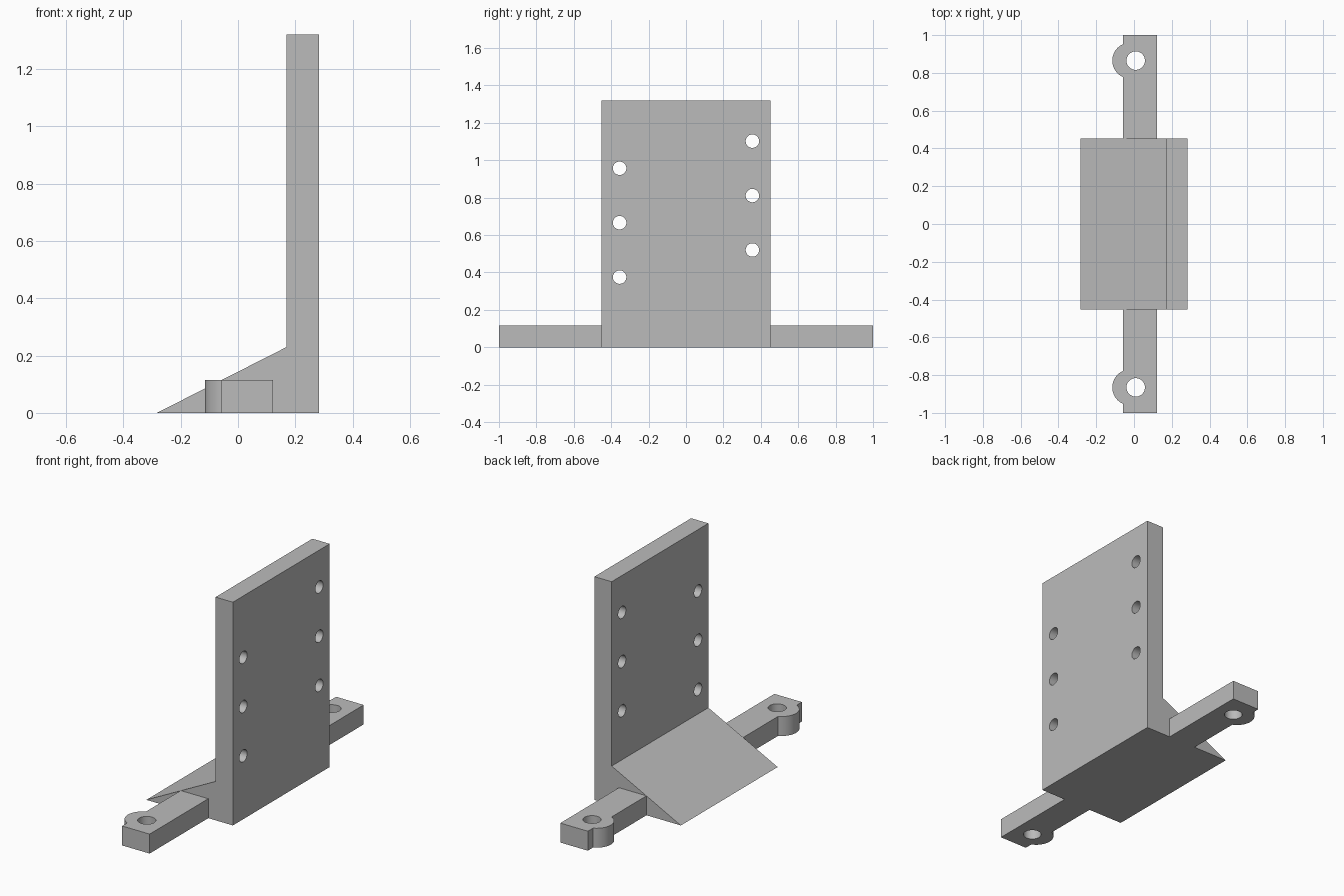
import bpy, bmesh, math
from mathutils import Matrix, Vector

default = bpy.data.objects.get("Cube")
if default:
    bpy.data.objects.remove(default)

grey = bpy.data.materials.new("plain grey")
grey.use_nodes = True
COLOUR = (0.5, 0.5, 0.5, 1)
grey.diffuse_color = COLOUR
grey.node_tree.nodes["Principled BSDF"].inputs["Base Color"].default_value = COLOUR


def prism(name, points, offset):
    """Extrude a planar outline along the offset vector."""
    bm = bmesh.new()
    face = bm.faces.new([bm.verts.new(p) for p in points])
    new = bmesh.ops.extrude_face_region(bm, geom=[face])["geom"]
    bmesh.ops.translate(bm, vec=Vector(offset),
                        verts=[v for v in new if isinstance(v, bmesh.types.BMVert)])
    bmesh.ops.recalc_face_normals(bm, faces=bm.faces)
    return finish(name, bm)


def finish(name, bm):
    mesh = bpy.data.meshes.new(name)
    bm.to_mesh(mesh)
    bm.free()
    mesh.materials.append(grey)
    obj = bpy.data.objects.new(name, mesh)
    bpy.context.collection.objects.link(obj)
    return obj


def drill(target, centres, radius, depth, turn):
    """Cut round holes at the given centres."""
    bm = bmesh.new()
    for c in centres:
        bmesh.ops.create_cone(bm, cap_ends=True, segments=40, radius1=radius,
                              radius2=radius, depth=depth,
                              matrix=Matrix.Translation(c) @ turn)
    cutter = finish(target.name + "_hole_cutter", bm)
    cutter.hide_render = True
    cutter.hide_set(True)
    mod = target.modifiers.new("holes", "BOOLEAN")
    mod.operation = "DIFFERENCE"
    mod.solver = "EXACT"
    mod.object = cutter
    bpy.context.view_layer.objects.active = target
    bpy.ops.object.modifier_apply(modifier=mod.name)
    bpy.data.objects.remove(cutter)
    # Smooth the round walls, keep the edges crisp
    bpy.ops.object.select_all(action="DESELECT")
    target.select_set(True)
    bpy.ops.object.shade_smooth_by_angle(angle=math.radians(30))


# Upright plate with a sloping foot, one side profile
HALF = 0.452
profile = [(-0.283, 0), (0.283, 0), (0.283, 1.32), (0.17, 1.32), (0.17, 0.23)]
body = prism("upright_plate_and_foot", [(x, -HALF, z) for x, z in profile],
             (0, 2 * HALF, 0))
holes = [(0.225, side * 0.355, z0 + 0.291 * i)
         for side, z0 in ((-1, 0.375), (1, 0.52)) for i in range(3)]
drill(body, holes, 0.036, 0.4, Matrix.Rotation(math.pi / 2, 4, "Y"))

# Mounting arms, each with a rounded boss around its screw hole
BACK, FRONT, HOLE_Y = -0.058, 0.122, 0.865
BOSS_X, BOSS_R = -0.02, 0.095
spread = math.acos((BOSS_X - BACK) / BOSS_R)
for name, side in (("left_side_arm", 1), ("right_side_arm", -1)):
    outline = [(BACK, HALF), (FRONT, HALF), (FRONT, 1), (BACK, 1)]
    for i in range(25):
        a = math.pi - spread + 2 * spread * i / 24
        outline.append((BOSS_X + BOSS_R * math.cos(a), HOLE_Y + BOSS_R * math.sin(a)))
    arm = prism(name, [(x, side * y, 0) for x, y in outline], (0, 0, 0.115))
    drill(arm, [(0.009, side * HOLE_Y, 0.05)], 0.049, 0.5, Matrix.Identity(4))
